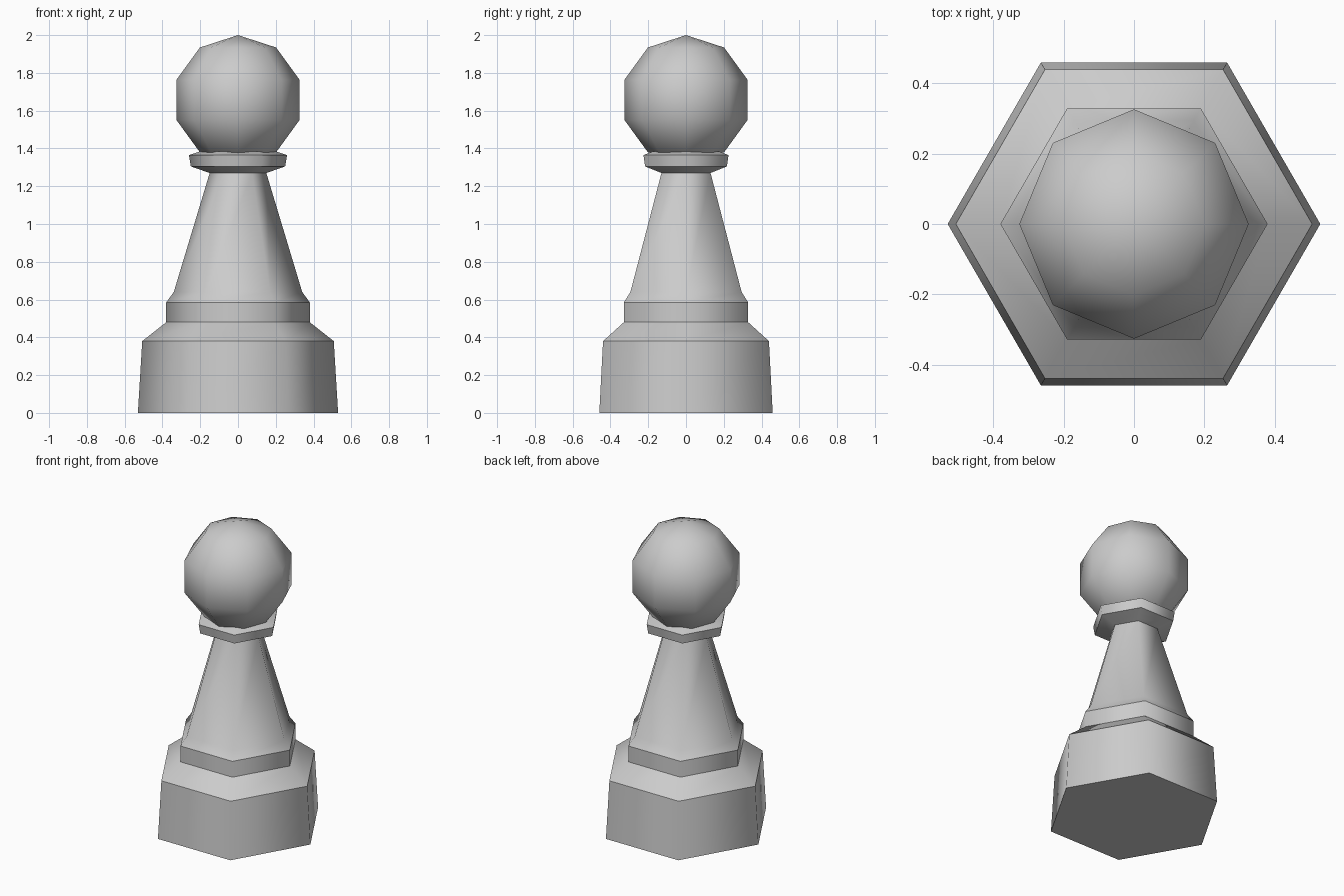
import bpy, bmesh
from math import cos, sin, pi

cube = bpy.data.objects.get("Cube")
if cube:
    bpy.data.objects.remove(cube, do_unlink=True)

grey = bpy.data.materials.new("light grey")
grey.use_nodes = True
colour = (0.6, 0.6, 0.6, 1)
grey.diffuse_color = colour
grey.node_tree.nodes["Principled BSDF"].inputs["Base Color"].default_value = colour


def add_object(name, bm):
    """Finish a mesh and link it to the scene."""
    bmesh.ops.recalc_face_normals(bm, faces=bm.faces)
    mesh = bpy.data.meshes.new(name)
    bm.to_mesh(mesh)
    bm.free()
    mesh.materials.append(grey)
    obj = bpy.data.objects.new(name, mesh)
    bpy.context.collection.objects.link(obj)
    return obj


def hex_turned(name, profile):
    """Six-sided turning of (radius, height, crisp) rings, capped at both ends."""
    bm = bmesh.new()
    rings = [[bm.verts.new((r * cos(i * pi / 3), r * sin(i * pi / 3), z))
              for i in range(6)] for r, z, crisp in profile]
    for low, high in zip(rings, rings[1:]):
        for i in range(6):
            j = (i + 1) % 6
            bm.faces.new((low[i], low[j], high[j], high[i])).smooth = True
    bm.faces.new(rings[0])
    bm.faces.new(rings[-1])
    for ring, (r, z, crisp) in zip(rings, profile):
        for i in range(6):
            bm.edges.get((ring[i], ring[(i + 1) % 6])).smooth = not crisp
    return add_object(name, bm)


# Foot, stepped plinth and tapering stem
hex_turned("base_and_stem", [
    (0.53, 0.0, True), (0.507, 0.38, True), (0.38, 0.48, True),
    (0.38, 0.585, True), (0.34, 0.64, False), (0.15, 1.27, True)])

# Collar under the head
hex_turned("collar", [
    (0.15, 1.27, True), (0.25, 1.305, True),
    (0.26, 1.365, True), (0.20, 1.385, True)])

# Round low-poly head
radius = 0.343
bm = bmesh.new()
bmesh.ops.create_uvsphere(bm, u_segments=8, v_segments=5, radius=radius)
bmesh.ops.translate(bm, verts=bm.verts, vec=(0, 0, 2 - radius))
for face in bm.faces:
    face.smooth = True
add_object("head", bm)
